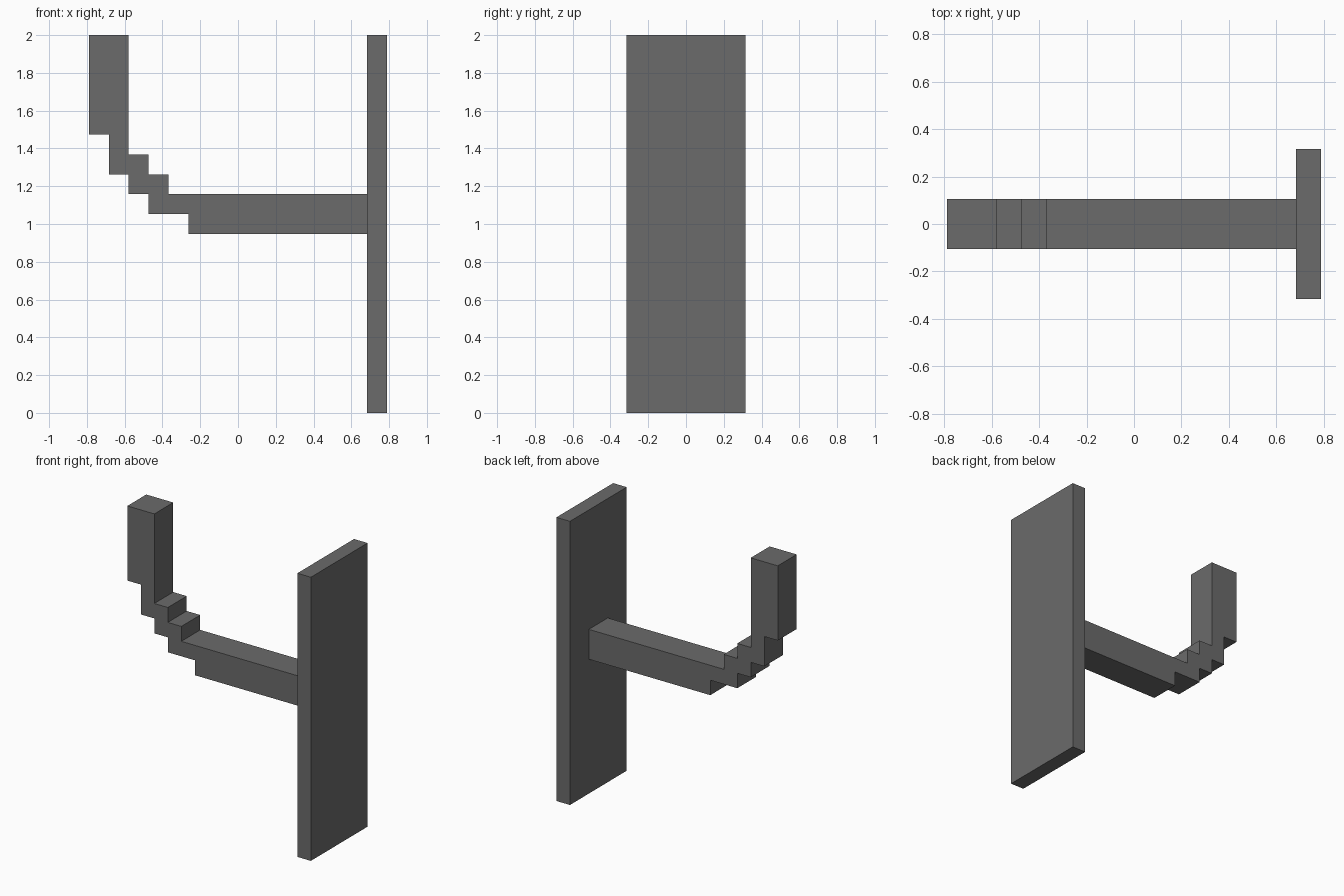
import bpy, bmesh
from mathutils import Vector

cube = bpy.data.objects.get("Cube")
if cube:
    bpy.data.objects.remove(cube, do_unlink=True)

U = 2 / 19  # one grid step: the model is 19 steps tall

grey = bpy.data.materials.new("dark grey")
grey.use_nodes = True
colour = (0.147, 0.147, 0.147, 1)
grey.diffuse_color = colour
grey.node_tree.nodes["Principled BSDF"].inputs["Base Color"].default_value = colour


def extrude_profile(name, points, half_depth):
    """Extrude an x-z outline, given in grid steps, evenly about y = 0."""
    bm = bmesh.new()
    verts = [bm.verts.new((x * U, -half_depth * U, z * U)) for x, z in points]
    face = bm.faces.new(verts)
    result = bmesh.ops.extrude_face_region(bm, geom=[face])
    moved = [g for g in result["geom"] if isinstance(g, bmesh.types.BMVert)]
    bmesh.ops.translate(bm, verts=moved, vec=Vector((0, 2 * half_depth * U, 0)))
    bmesh.ops.recalc_face_normals(bm, faces=bm.faces)
    mesh = bpy.data.meshes.new(name)
    bm.to_mesh(mesh)
    bm.free()
    mesh.materials.append(grey)
    obj = bpy.data.objects.new(name, mesh)
    bpy.context.collection.objects.link(obj)
    return obj


# Upright mounting plate
extrude_profile("back_plate", [(6.5, 0), (7.5, 0), (7.5, 19), (6.5, 19)], 3)

# Horizontal arm, stepped bend and upright tip
extrude_profile("hook_arm", [
    (6.5, 9), (6.5, 11), (-3.5, 11), (-3.5, 12), (-4.5, 12), (-4.5, 13),
    (-5.5, 13), (-5.5, 19), (-7.5, 19), (-7.5, 14), (-6.5, 14), (-6.5, 12),
    (-5.5, 12), (-5.5, 11), (-4.5, 11), (-4.5, 10), (-2.5, 10), (-2.5, 9),
], 1)
